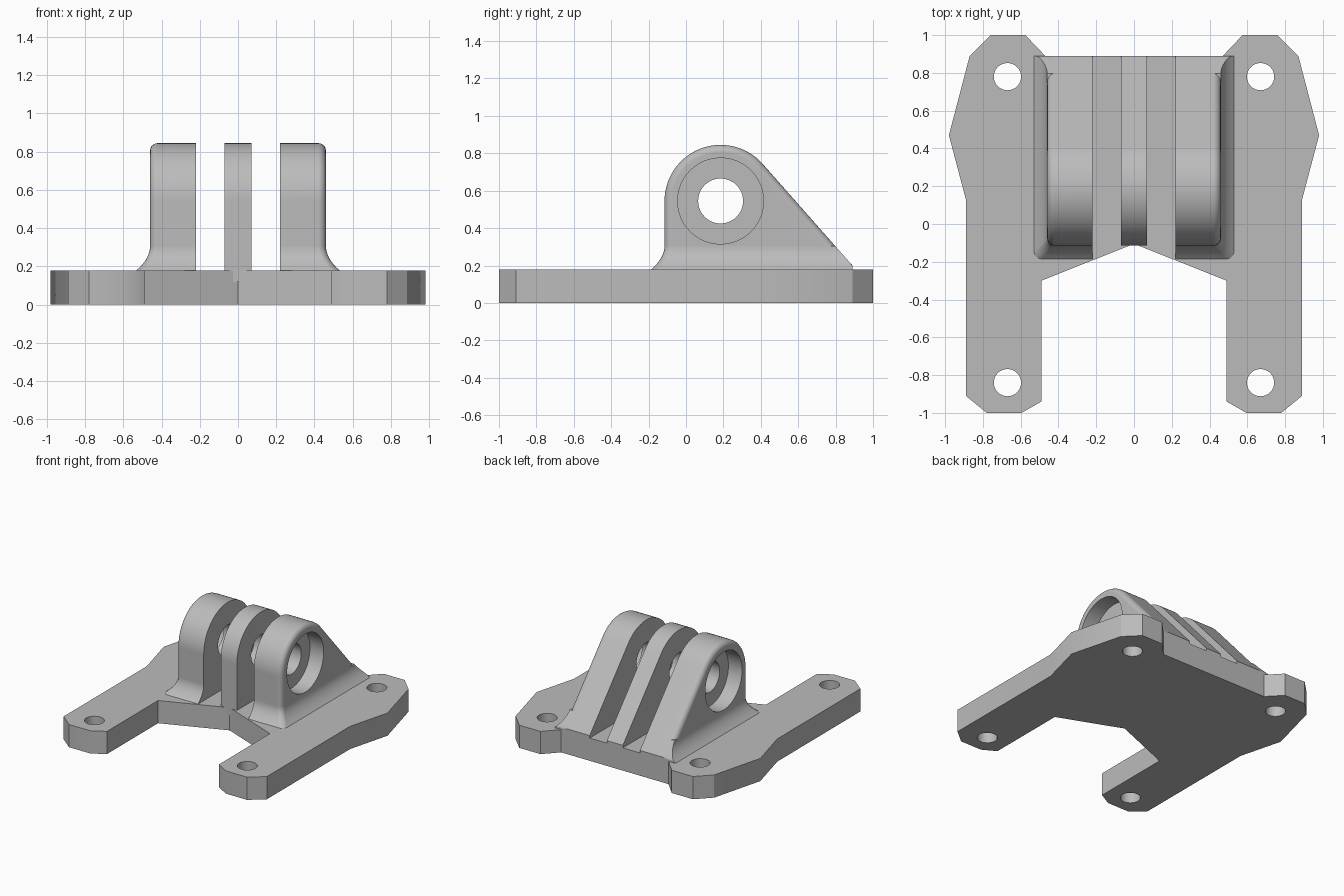
import bpy, bmesh, math
from mathutils import Matrix

cube = bpy.data.objects.get("Cube")
if cube:
    bpy.data.objects.remove(cube, do_unlink=True)

grey = bpy.data.materials.new("light grey plastic")
grey.use_nodes = True
colour = (0.5, 0.5, 0.5, 1)
grey.diffuse_color = colour
grey.node_tree.nodes["Principled BSDF"].inputs["Base Color"].default_value = colour

TOP = 0.18                      # plate thickness
CY, CZ, R = 0.185, 0.545, 0.30  # pivot centre and lug radius
FRONT, BACK, LIP = CY - R, 0.89, 0.2
OUT = 0.46                      # outer face of the side lugs
ROUND = 0.04


def finish(bm, name):
    bmesh.ops.recalc_face_normals(bm, faces=bm.faces)
    mesh = bpy.data.meshes.new(name)
    bm.to_mesh(mesh)
    bm.free()
    mesh.materials.append(grey)
    ob = bpy.data.objects.new(name, mesh)
    bpy.context.collection.objects.link(ob)
    return ob


def prism(points, offset):
    """Extrude a closed outline of 3D points."""
    bm = bmesh.new()
    face = bm.faces.new([bm.verts.new(p) for p in points])
    ext = bmesh.ops.extrude_face_region(bm, geom=[face])
    verts = [v for v in ext["geom"] if isinstance(v, bmesh.types.BMVert)]
    bmesh.ops.translate(bm, verts=verts, vec=offset)
    return bm


def activate(ob):
    bpy.ops.object.select_all(action="DESELECT")
    ob.select_set(True)
    bpy.context.view_layer.objects.active = ob


def drill(ob, centre, radius, depth, axis="Z"):
    bm = bmesh.new()
    turn = Matrix.Rotation(math.pi / 2, 4, "Y") if axis == "X" else Matrix()
    bmesh.ops.create_cone(bm, cap_ends=True, segments=48, radius1=radius,
                          radius2=radius, depth=depth,
                          matrix=Matrix.Translation(centre) @ turn)
    cutter = finish(bm, "hole_cutter")
    cutter.hide_render = True
    mod = ob.modifiers.new("hole", "BOOLEAN")
    mod.operation, mod.solver, mod.object = "DIFFERENCE", "EXACT", cutter
    activate(ob)
    bpy.ops.object.modifier_apply(modifier=mod.name)
    bpy.data.objects.remove(cutter, do_unlink=True)


def smooth(ob, mirror=False):
    activate(ob)
    bpy.ops.object.shade_smooth_by_angle(angle=math.radians(30))
    if mirror:
        ob.modifiers.new("other_side", "MIRROR").use_mirror_merge = False
    ob.modifiers.new("even_shading", "WEIGHTED_NORMAL").keep_sharp = True


# Base plate with two prongs and four screw holes
half = [(0, -0.105), (0.49, -0.30), (0.49, -0.94), (0.595, -1), (0.78, -1),
        (0.89, -0.91), (0.89, 0.13), (0.98, 0.47), (0.87, 0.89),
        (0.76, 1), (0.575, 1), (0.47, BACK)]
outline = half + [(-x, y) for x, y in reversed(half[1:])]
plate = finish(prism([(x, y, 0) for x, y in outline], (0, 0, TOP)), "base_plate")
for x in (-0.67, 0.67):
    for y in (-0.84, 0.78):
        drill(plate, (x, y, 0.1), 0.072, 0.6)
smooth(plate)

# Lug side profile: vertical front, round top, straight slope to the back
dy, dz = BACK - CY, LIP - CZ
tangent = math.atan2(dz, dy) + math.acos(R / math.hypot(dy, dz))
steps = 28
arc = [math.pi + (tangent - math.pi) * i / steps for i in range(steps + 1)]
profile = [(FRONT, 0.12)]
profile += [(CY + R * math.cos(a), CZ + R * math.sin(a)) for a in arc]
profile += [(BACK, LIP), (BACK, 0.12)]


def lug(name, x0, x1, rounded):
    bm = prism([(x0, y, z) for y, z in profile], (x1 - x0, 0, 0))
    if rounded:
        rim = [e for e in bm.edges
               if all(v.co.x > x1 - 0.001 for v in e.verts)
               and max(v.co.z for v in e.verts) > LIP + 0.01]
        bmesh.ops.bevel(bm, geom=rim, offset=ROUND, segments=5,
                        profile=0.5, affect="EDGES", clamp_overlap=False)
    ob = finish(bm, name)
    drill(ob, (x0, CY, CZ), 0.12, 2, "X")
    return ob


smooth(lug("middle_lug", -0.07, 0.07, False))

# Side lugs with a wide recess around the pivot hole
side = lug("side_lugs", 0.22, OUT, True)
drill(side, (OUT, CY, CZ), 0.23, 0.24, "X")
smooth(side, mirror=True)

# Flared fillet around the foot of each side lug
bm = bmesh.new()
rings = []
levels = 8
slope = (BACK - CY - R * math.cos(tangent)) / (CZ + R * math.sin(tangent) - LIP)
for i in range(levels + 1):
    t = i / levels
    z = TOP + 0.125 * t
    flare = 0.07 * (1 - t) ** 2
    back = BACK - max(0, z - LIP) * slope
    cx, cy = OUT + flare - ROUND, FRONT - flare + ROUND
    ring = [(0.22, FRONT - flare)]
    for k in range(5):
        a = -math.pi / 2 + math.pi / 2 * k / 4
        ring.append((cx + ROUND * math.cos(a), cy + ROUND * math.sin(a)))
    ring += [(OUT + flare, back), (0.22, back)]
    rings.append([bm.verts.new((x, y, z)) for x, y in ring])
for low, high in zip(rings, rings[1:]):
    for k in range(len(low)):
        n = (k + 1) % len(low)
        bm.faces.new((low[k], low[n], high[n], high[k]))
bm.faces.new(rings[0])
bm.faces.new(rings[-1])
smooth(finish(bm, "lug_fillets"), mirror=True)
